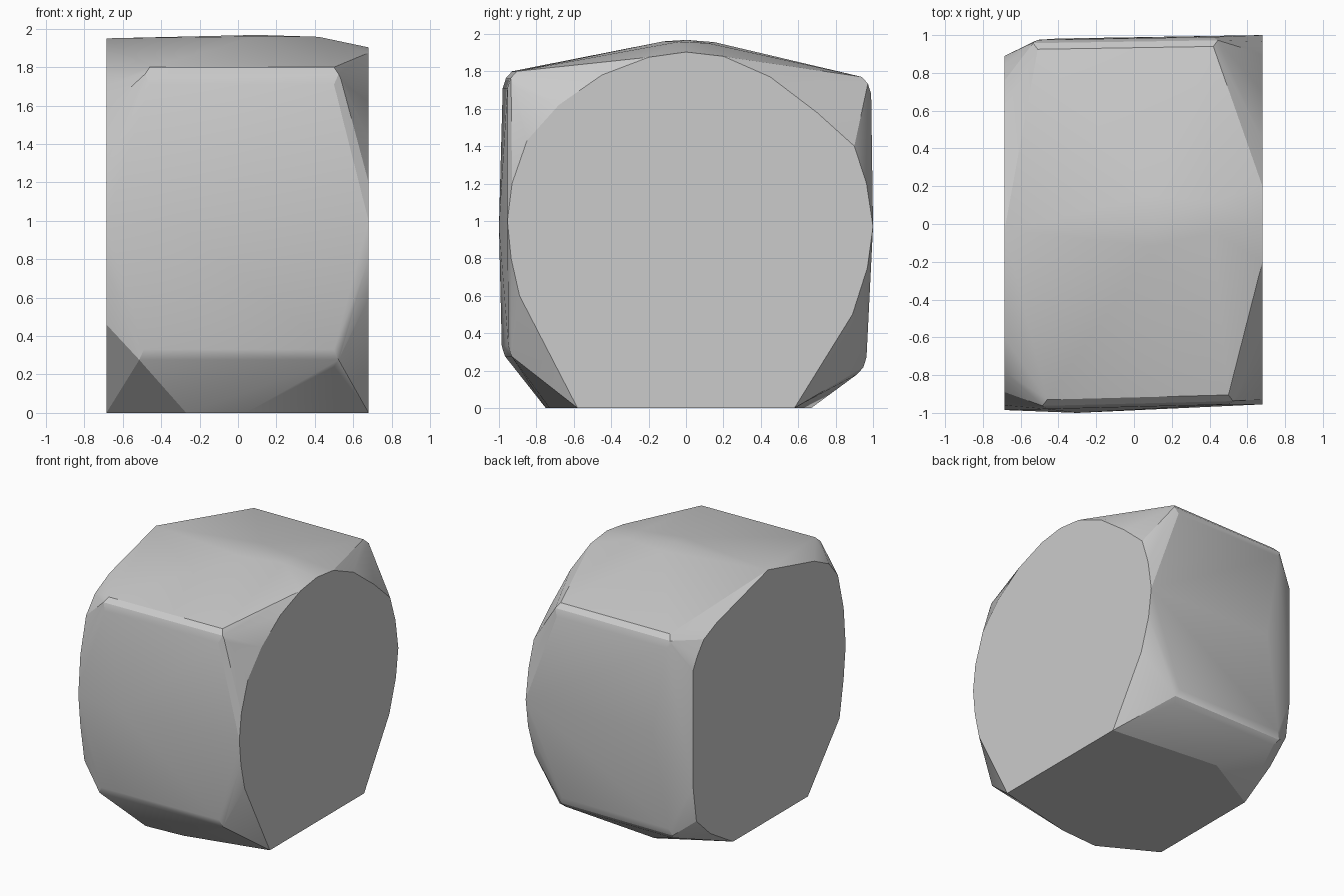
import bpy, bmesh, math

if "Cube" in bpy.data.objects:
    bpy.data.objects.remove(bpy.data.objects["Cube"])

bm = bmesh.new()

def section(x, pts):
    for y, z in pts:
        bm.verts.new((x, y, z))

def corner(x, y, z, d=(0.06, 0.05, 0.09)):
    # rounded corner: outer limits x, y, z, pulled in along each axis in turn
    dx, dy, dz = (math.copysign(a, b) for a, b in zip(d, (x, y, z - 1)))
    bm.verts.new((x - dx, y, z - dz))
    bm.verts.new((x - dx, y - dy, z))
    bm.verts.new((x, y - dy, z - dz))
    bm.verts.new((x - dx * 0.6, y - dy * 0.35, z - dz * 0.4))
    bm.verts.new((x - dx * 0.4, y - dy * 0.4, z - dz * 0.7))

# right flat cap, nearly round
section(0.68, [(-0.58, 0), (-0.89, 0.6), (-0.935, 0.8), (-0.955, 1.0), (-0.93, 1.2),
               (-0.85, 1.43), (-0.68, 1.62), (-0.45, 1.78), (-0.2, 1.875), (0, 1.903),
               (0.2, 1.88), (0.45, 1.77), (0.7, 1.58), (0.9, 1.4), (0.965, 1.2),
               (1.0, 0.97), (0.97, 0.75), (0.89, 0.5), (0.58, 0)])
# left flat cap, squarer
section(-0.685, [(-0.52, 0), (-0.91, 0.46), (-0.96, 0.75), (-0.985, 1.0), (-0.96, 1.3),
                 (-0.89, 1.58), (-0.78, 1.71), (-0.6, 1.8), (-0.03, 1.95), (0.6, 1.78),
                 (0.76, 1.71), (0.84, 1.61), (0.89, 1.52), (0.89, 0.6), (0.85, 0.33),
                 (0.68, 0.17), (0.4, 0)])
# flat base between the caps
for x, y in [(0.04, -0.73), (-0.27, -0.75), (-0.2, 0.67)]:
    bm.verts.new((x, y, 0))
# gentle crown on top, front and back
for p in [(0.1, 0, 1.968), (0.42, -0.04, 1.958), (0.42, 0.12, 1.95), (0.1, -0.12, 1.96),
          (0.1, 0.15, 1.956), (-0.3, -1.0, 0.97), (-0.4, 0.982, 1.0)]:
    bm.verts.new(p)
# eight body corners
corner(-0.52, -0.98, 1.80)
corner(0.56, -0.955, 1.80)
corner(-0.55, -0.985, 0.24)
corner(0.56, -0.95, 0.24)
corner(-0.57, 0.975, 1.77)
corner(0.48, 0.99, 1.77)
corner(-0.58, 0.96, 0.18)
corner(0.45, 0.965, 0.18)

# skin everything with one convex shell
res = bmesh.ops.convex_hull(bm, input=bm.verts[:])
junk = {v for v in res["geom_interior"] + res["geom_unused"] if isinstance(v, bmesh.types.BMVert)}
bmesh.ops.delete(bm, geom=list(junk), context='VERTS')
bmesh.ops.dissolve_limit(bm, angle_limit=math.radians(0.5), verts=bm.verts[:], edges=bm.edges[:])
bmesh.ops.recalc_face_normals(bm, faces=bm.faces[:])

mesh = bpy.data.meshes.new("rounded_block")
bm.to_mesh(mesh)
bm.free()
block = bpy.data.objects.new("rounded_block", mesh)
bpy.context.collection.objects.link(block)
bpy.context.view_layer.objects.active = block
block.select_set(True)
bpy.ops.object.shade_smooth_by_angle(angle=math.radians(20))
